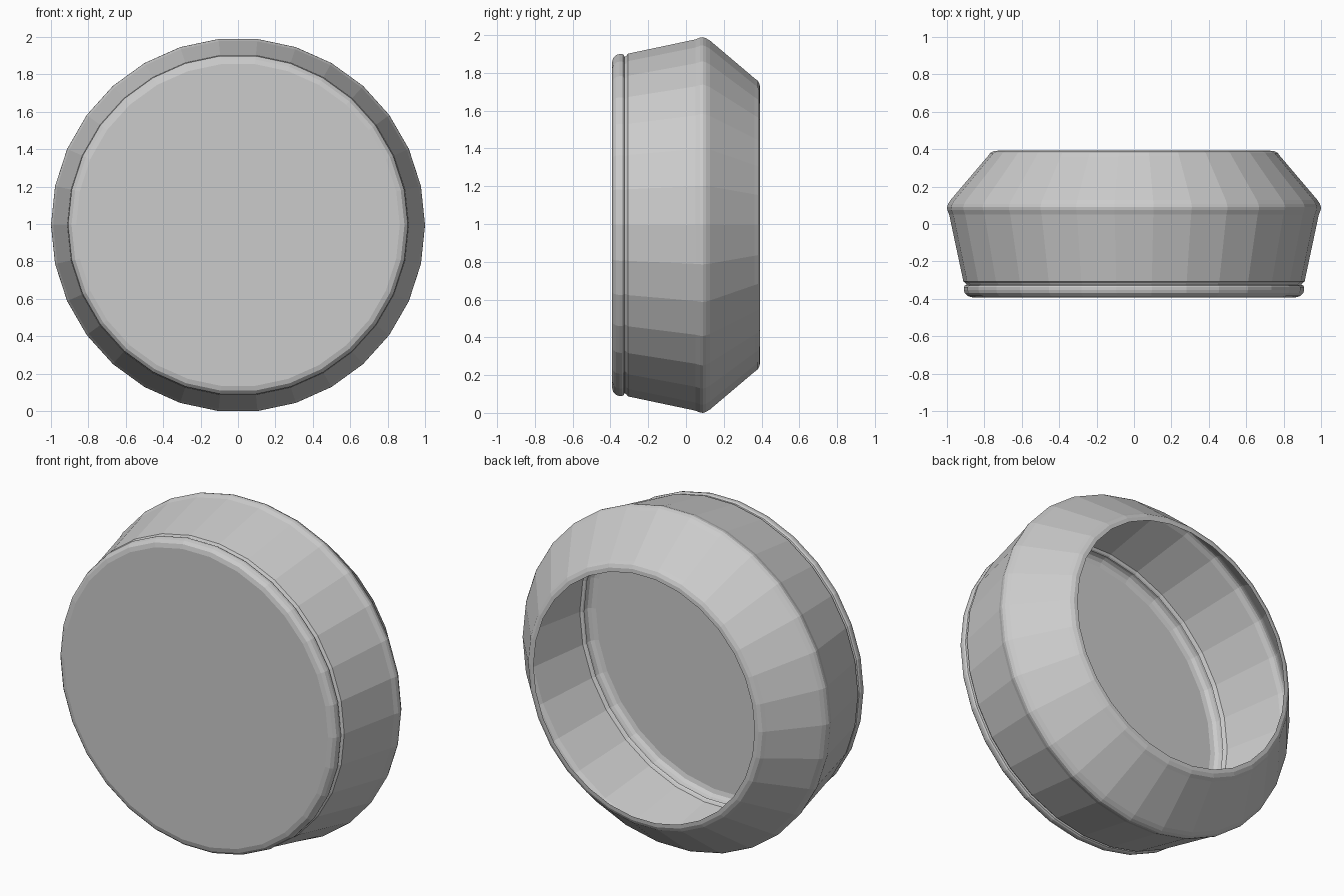
import bpy, bmesh, math

SIDES = 30
CENTRE_Z = math.cos(math.pi / SIDES)  # flat facet rests on the ground

old = bpy.data.objects.get("Cube")
if old:
    bpy.data.objects.remove(old, do_unlink=True)

grey = bpy.data.materials.new("light grey")
grey.use_nodes = True
colour = (0.6, 0.6, 0.6, 1)
grey.diffuse_color = colour
grey.node_tree.nodes["Principled BSDF"].inputs["Base Color"].default_value = colour


def lathe(name, profile, closed_front=False):
    """Turn (radius, y) points about the y axis into a thin faceted skin."""
    bm = bmesh.new()
    rings = []
    for radius, y in profile:
        ring = []
        for i in range(SIDES):
            a = math.tau * i / SIDES
            ring.append(bm.verts.new((radius * math.cos(a), y, radius * math.sin(a))))
        rings.append(ring)
    for a, b in zip(rings, rings[1:]):
        for i in range(SIDES):
            j = (i + 1) % SIDES
            bm.faces.new((a[i], a[j], b[j], b[i]))
    if closed_front:
        bm.faces.new(rings[0])
    bmesh.ops.recalc_face_normals(bm, faces=bm.faces)
    # Open skins: make sure the sides face outward
    bm.faces.ensure_lookup_table()
    face = max(bm.faces, key=lambda f: f.calc_center_median().xz.length)
    centre = face.calc_center_median()
    if face.normal.x * centre.x + face.normal.z * centre.z < 0:
        bmesh.ops.reverse_faces(bm, faces=bm.faces)
    mesh = bpy.data.meshes.new(name)
    bm.to_mesh(mesh)
    bm.free()
    mesh.materials.append(grey)
    obj = bpy.data.objects.new(name, mesh)
    obj.location.z = CENTRE_Z
    bpy.context.collection.objects.link(obj)
    return obj


# Front cap with rounded edge, then the seam groove
lathe("front_cap", [(0.865, -0.392), (0.89, -0.385), (0.905, -0.37), (0.91, -0.352),
                    (0.91, -0.338), (0.905, -0.329), (0.895, -0.325)], closed_front=True)

# Flared body with softened shoulder and open back rim
lathe("body_shell", [(0.895, -0.325), (0.9, -0.316), (0.912, -0.308), (0.988, 0.05),
                     (0.998, 0.075), (1.0, 0.09), (0.994, 0.107), (0.981, 0.128),
                     (0.782, 0.362), (0.768, 0.38), (0.748, 0.39), (0.725, 0.392)])
